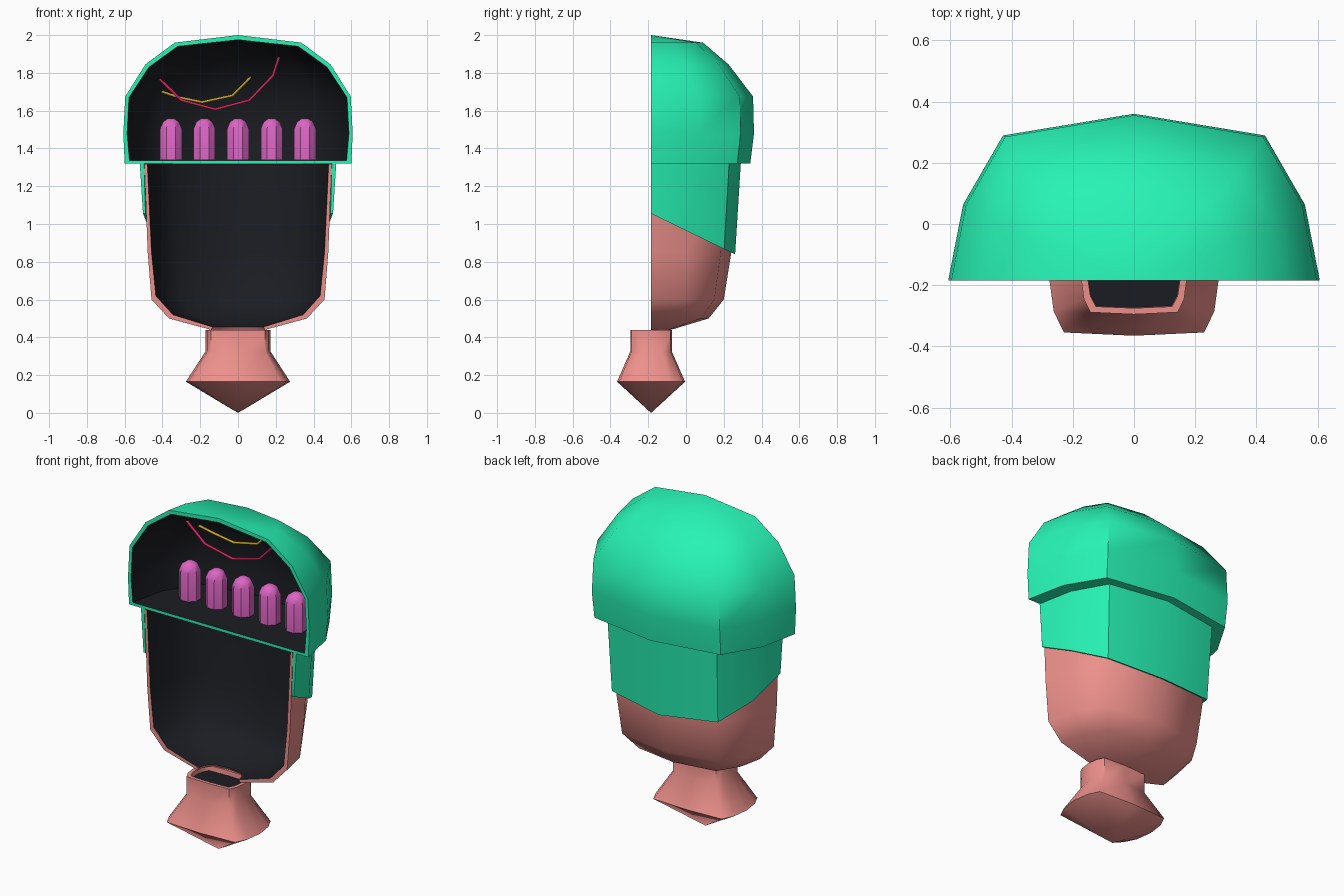
import bpy, bmesh, math

if "Cube" in bpy.data.objects:
    bpy.data.objects.remove(bpy.data.objects["Cube"])

FRONT = -0.185  # the plane where the head is cut open


def mat(name, r, g, b):
    m = bpy.data.materials.new(name)
    m.diffuse_color = (r, g, b, 1)
    m.use_nodes = True
    m.node_tree.nodes["Principled BSDF"].inputs["Base Color"].default_value = m.diffuse_color
    return m


GREEN = mat("green", 0.02, 0.9, 0.46)
SKIN = mat("skin", 0.85, 0.28, 0.26)
DARK = mat("dark", 0.011, 0.012, 0.016)
PINK = mat("pink", 0.72, 0.13, 0.55)
YELLOW = mat("yellow", 0.6, 0.4, 0.02)
RED = mat("red", 0.65, 0.02, 0.1)

HALF = [(1, 0), (.92, .455), (.705, .87), (0, 1), (-.705, .87), (-.92, .455), (-1, 0)]
BOX = [(1, 0), (.95, .56), (.83, .94), (0, 1), (-.83, .94), (-.95, .56)]
BOX = BOX + [(-x, -y) for x, y in BOX]


def finish(name, bm, mats, angle=50):
    bmesh.ops.remove_doubles(bm, verts=bm.verts, dist=0.0005)
    bmesh.ops.recalc_face_normals(bm, faces=bm.faces)
    me = bpy.data.meshes.new(name)
    bm.to_mesh(me)
    bm.free()
    for m in mats:
        me.materials.append(m)
    ob = bpy.data.objects.new(name, me)
    bpy.context.collection.objects.link(ob)
    bpy.ops.object.select_all(action='DESELECT')
    bpy.context.view_layer.objects.active = ob
    ob.select_set(True)
    bpy.ops.object.shade_smooth_by_angle(angle=math.radians(angle))
    return ob


def make_rings(bm, prof, section, slope=0):
    """Rings of (half width, depth, z); slope tilts the first ring down to the back."""
    return [[bm.verts.new((w * x, FRONT + d * y, z - (slope * d * y if i == 0 else 0)))
             for x, y in section] for i, (w, d, z) in enumerate(prof)]


def loft(bm, rings, mi=0, closed=False):
    n = len(rings[0])
    for a, b in zip(rings, rings[1:]):
        for i in range(n if closed else n - 1):
            j = (i + 1) % n
            bm.faces.new((a[i], a[j], b[j], b[i])).material_index = mi


def half_shell(name, outer, inner, mats, floor=False, lip=False, ceiling=False, slope=0):
    """Open-fronted double wall with a rim along the cut."""
    bm = bmesh.new()
    o = make_rings(bm, outer, HALF, slope)
    n = make_rings(bm, inner, HALF, slope)
    loft(bm, o)
    loft(bm, n, 1)
    for k in (0, -1):
        loft(bm, [[r[k] for r in o], [r[k] for r in n]])
    if floor:
        bm.faces.new(o[0])
        bm.faces.new(n[0]).material_index = 1
        bm.faces.new((o[0][0], o[0][-1], n[0][-1], n[0][0]))
    if lip:
        loft(bm, [o[0], n[0]])
    if ceiling:
        bm.faces.new(n[-1]).material_index = 1
    return finish(name, bm, mats)


# upper hair dome with dark lining and shelf floor
half_shell("hair_dome",
           [(.60, .525, 1.32), (.607, .545, 1.48), (.597, .54, 1.675),
            (.49, .41, 1.845), (.335, .275, 1.96), (0, 0, 2.0)],
           [(.575, .475, 1.337), (.587, .49, 1.48), (.577, .48, 1.67),
            (.472, .37, 1.83), (.32, .25, 1.94), (0, 0, 1.975)],
           [GREEN, DARK], floor=True)

# lower hair band, longer at the back
half_shell("hair_band",
           [(.503, .445, 1.055), (.52, .475, 1.32)],
           [(.49, .425, 1.055), (.497, .45, 1.32)],
           [GREEN, GREEN], lip=True, slope=.485)

# lower face shell with dark lining
half_shell("face_shell",
           [(.143, .105, .44), (.365, .305, .50), (.458, .385, .60),
            (.478, .425, .85), (.496, .45, 1.319)],
           [(.135, .095, .455), (.345, .275, .52), (.435, .335, .62),
            (.458, .385, .85), (.48, .415, 1.317)],
           [SKIN, DARK], lip=True, ceiling=True)

# neck: pinched socket ending in a point, with a dark well on top
bm = bmesh.new()
rings = make_rings(bm, [(0, 0, 0.005), (.276, .18, .165), (.172, .11, .325),
                        (.172, .11, .44), (.15, .09, .44), (.148, .088, .41)], BOX)
for v in rings[0]:
    v.co.z = 0
loft(bm, rings, closed=True)
bm.faces.new(rings[-1]).material_index = 1
finish("neck", bm, [SKIN, DARK], 60)

# row of rounded pods on the shelf
for k, x in enumerate((-.355, -.178, 0, .178, .355)):
    bm = bmesh.new()
    rr = [[bm.verts.new((x + r * math.cos(a), .05 + r * math.sin(a), z))
           for a in [math.pi * (i + .5) / 4 for i in range(8)]]
          for r, z in ((.062, 1.338), (.062, 1.505), (.046, 1.54), (.02, 1.558))]
    loft(bm, rr, closed=True)
    bm.faces.new(rr[0])
    bm.faces.new(rr[-1])
    finish("pod_%d" % (k + 1), bm, [PINK], 40)


# hanging cables
def cable(name, pts, m):
    cu = bpy.data.curves.new(name, 'CURVE')
    cu.dimensions = '3D'
    cu.bevel_depth = .008
    cu.bevel_resolution = 1
    cu.use_fill_caps = True
    s = cu.splines.new('POLY')
    s.points.add(len(pts) - 1)
    for p, c in zip(s.points, pts):
        p.co = (*c, 1)
    cu.materials.append(m)
    bpy.context.collection.objects.link(bpy.data.objects.new(name, cu))


cable("yellow_cable", [(-.415, .2, 1.705), (-.32, .22, 1.672), (-.19, .23, 1.645),
                       (-.03, .23, 1.68), (.06, .22, 1.77), (.1, .2, 1.835)], YELLOW)
cable("red_cable", [(-.42, .1, 1.772), (-.3, .11, 1.655), (-.12, .12, 1.607),
                    (.06, .12, 1.655), (.185, .11, 1.785), (.225, .1, 1.91)], RED)
